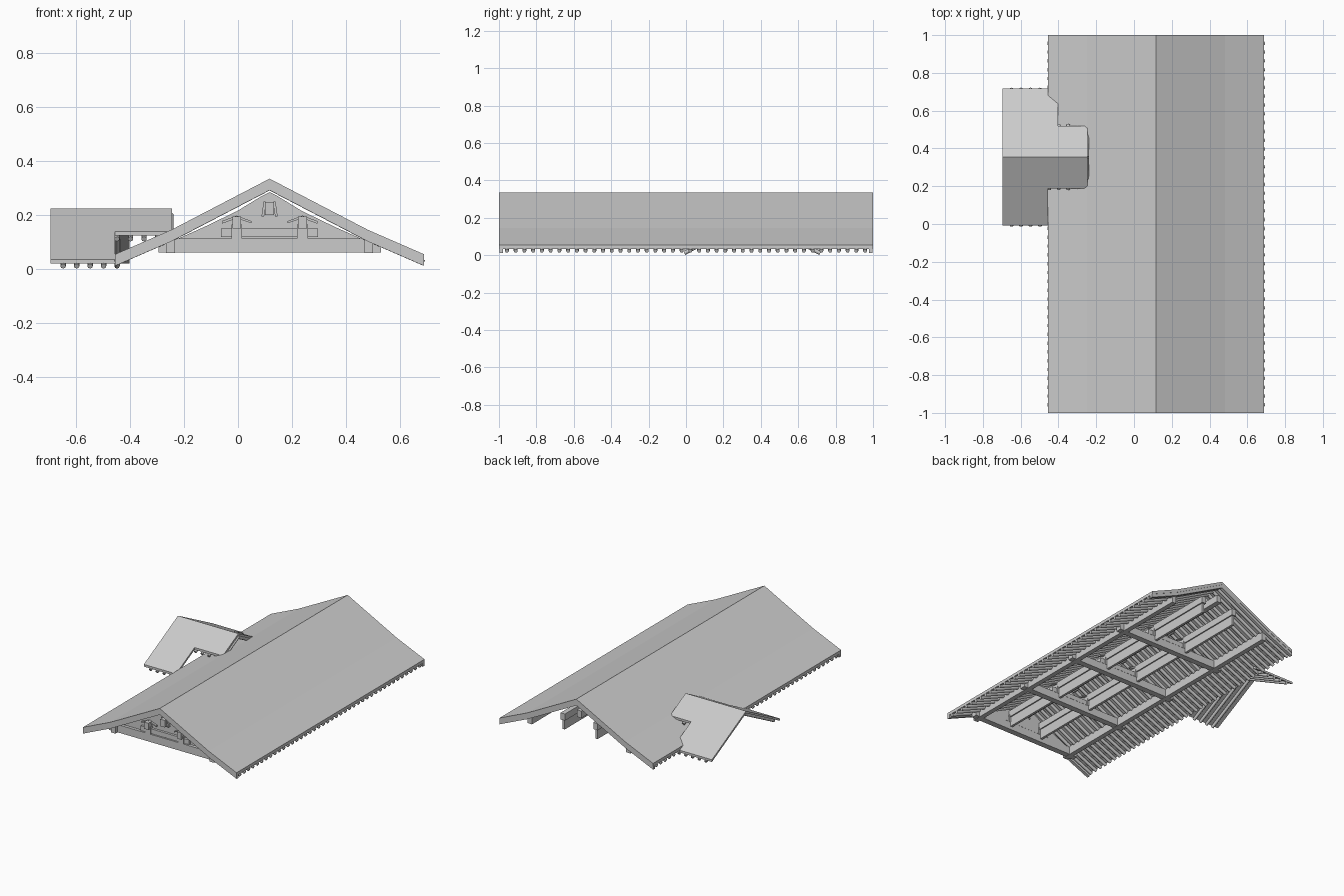
import bpy, bmesh, math
from mathutils import Vector

cube = bpy.data.objects.get("Cube")
if cube:
    bpy.data.objects.remove(cube)

grey = bpy.data.materials.new("plain grey")
grey.use_nodes = True
grey.diffuse_color = (0.6, 0.6, 0.6, 1)
grey.node_tree.nodes["Principled BSDF"].inputs["Base Color"].default_value = (0.6, 0.6, 0.6, 1)


def finish(name, bm, smooth=False):
    bmesh.ops.recalc_face_normals(bm, faces=bm.faces[:])
    mesh = bpy.data.meshes.new(name)
    bm.to_mesh(mesh)
    bm.free()
    mesh.materials.append(grey)
    ob = bpy.data.objects.new(name, mesh)
    bpy.context.collection.objects.link(ob)
    if smooth:
        bpy.ops.object.select_all(action='DESELECT')
        ob.select_set(True)
        bpy.context.view_layer.objects.active = ob
        bpy.ops.object.shade_smooth_by_angle(angle=math.radians(50))
    return ob


def box(bm, x0, x1, y0, y1, z0, z1):
    verts = bmesh.ops.create_cube(bm, size=1)["verts"]
    for v in verts:
        v.co = (x1 if v.co.x > 0 else x0, y1 if v.co.y > 0 else y0, z1 if v.co.z > 0 else z0)


def pole(bm, a, b, r=0.0105):
    a, b = Vector(a), Vector(b)
    turn = (b - a).to_track_quat('Z', 'Y').to_matrix().to_4x4()
    turn.translation = (a + b) / 2
    bmesh.ops.create_cone(bm, cap_ends=True, segments=8, radius1=r, radius2=r,
                          depth=(b - a).length, matrix=turn)


def prism(bm, points, axis, lo, hi):
    """Extrude a closed outline along x (outline is y, z) or y (outline is x, z)."""
    def place(p, t):
        return (t, p[0], p[1]) if axis == 'x' else (p[0], t, p[1])
    ends = [[bm.verts.new(place(p, t)) for p in points] for t in (lo, hi)]
    bm.faces.new(ends[0])
    bm.faces.new(ends[1][::-1])
    for i in range(len(points)):
        j = (i + 1) % len(points)
        bm.faces.new((ends[0][i], ends[0][j], ends[1][j], ends[1][i]))


# Main roof covering, bent slightly outward near the eaves
MID = 0.117
SLOPE = [(-0.572, 0.055), (-0.365, 0.145), (0, 0.335)]
profile = [(MID + x, z) for x, z in SLOPE] + [(MID - x, z) for x, z in SLOPE[-2::-1]]
THICK = 0.021
bm = bmesh.new()
prism(bm, profile + [(x, z - THICK) for x, z in profile[::-1]], 'y', -1, 1)
finish("main_roof_boards", bm)

# Round rafters under the main roof
STEP = 0.0467
bm = bmesh.new()
for i in range(42):
    y = (i - 20.5) * STEP
    for p, q in zip(profile, profile[1:]):
        pole(bm, (p[0], y, p[1] - THICK - 0.011), (q[0], y, q[1] - THICK - 0.011))
finish("main_rafters", bm, True)

# Edge rafters that close both gable ends
bm = bmesh.new()
for y0 in (-0.998, 0.978):
    low = [(x, z - THICK) for x, z in profile]
    prism(bm, low + [(x, z - 0.022) for x, z in low[::-1]], 'y', y0, y0 + 0.02)
finish("gable_edge_rafters", bm)

# Purlins running the length of the roof
END = 0.97
purlins = {"eave_purlin": (0.367, 0.032, 0.06, 0.118),
           "middle_purlin": (0.122, 0.032, 0.15, 0.195),
           "ridge_purlin": (0, 0.034, 0.2, 0.247)}
for name, (off, w, z0, z1) in purlins.items():
    bm = bmesh.new()
    for x in sorted({MID - off, MID + off}):
        box(bm, x - w / 2, x + w / 2, -END, END, z0, z1)
    finish(name, bm)

# Long boards hung below the middle purlins
bm = bmesh.new()
for x in (MID - 0.122, MID + 0.122):
    box(bm, x - 0.008, x + 0.008, -0.92, 0.96, 0.085, 0.15)
finish("purlin_boards", bm)

# Trusses
TRUSSES = (-0.93, -0.46, 0.01, 0.48)
ties, posts, arms = bmesh.new(), bmesh.new(), bmesh.new()
for y in TRUSSES:
    box(ties, MID - 0.412, MID + 0.412, y - 0.02, y + 0.02, 0.062, 0.114)
    box(ties, MID - 0.18, MID + 0.18, y - 0.016, y + 0.016, 0.118, 0.15)
    for s in (-1, 1):
        x = MID + s * 0.122
        box(posts, x - 0.02, x + 0.02, y - 0.022, y + 0.022, 0.114, 0.165)
        # slanting arms beside the middle purlins
        prism(arms, [(x - 0.055 * s, 0.17), (x - 0.055 * s, 0.178), (x, 0.198), (x, 0.188)],
              'y', y - 0.012, y + 0.012)
        prism(arms, [(x + 0.055 * s, 0.168), (x + 0.055 * s, 0.178), (x, 0.198), (x, 0.188)],
              'y', y - 0.012, y + 0.012)
        # splayed struts holding the ridge purlin
        prism(posts, [(MID + s * 0.02, 0.195), (MID + s * 0.03, 0.195),
                      (MID + s * 0.022, 0.25), (MID + s * 0.015, 0.25)],
              'y', y - 0.022, y + 0.022)
finish("tie_beams", ties)
finish("truss_posts", posts)
finish("bracket_arms", arms)

# Gable wall behind the front truss
bm = bmesh.new()
half = [(-0.345, 0.11), (-0.24, 0.157), (-0.12, 0.215), (-0.03, 0.27), (0, 0.285)]
prism(bm, [(MID + x, z) for x, z in half] + [(MID - x, z) for x, z in half[-2::-1]],
      'y', -0.93, -0.915)
finish("gable_wall", bm)

# Side roof crossing the right slope
RIDGE_Y, RIDGE_Z, REACH = 0.354, 0.225, 0.363
PITCH = (RIDGE_Z - 0.036) / REACH
DEEP = 0.015


def side_z(d):
    return RIDGE_Z - PITCH * d


def side_panel(bm, x0, x1, s, near, far):
    outline = [(RIDGE_Y + s * d, side_z(d) - t)
               for d, t in ((near, 0), (far, 0), (far, DEEP), (near, DEEP))]
    prism(bm, outline, 'x', x0, x1)


bm = bmesh.new()
for s in (-1, 1):
    side_panel(bm, -0.695, -0.455, s, 0, REACH)
    side_panel(bm, -0.455, -0.245, s, 0, 0.166)
side_panel(bm, -0.455, -0.402, 1, 0.166, REACH)
finish("side_roof_boards", bm)

# Round rafters under the side roof, shortened where it meets the main slope
bm = bmesh.new()
drop = DEEP + 0.0102
for i in range(9):
    x = -0.648 + i * STEP * 1.07
    for s in (-1, 1):
        full = x < -0.46 or (s > 0 and x < -0.4)
        d = REACH if full else 0.17
        pole(bm, (x, RIDGE_Y, side_z(0) - drop), (x, RIDGE_Y + s * d, side_z(d) - drop), 0.0100)
finish("side_rafters", bm, True)
